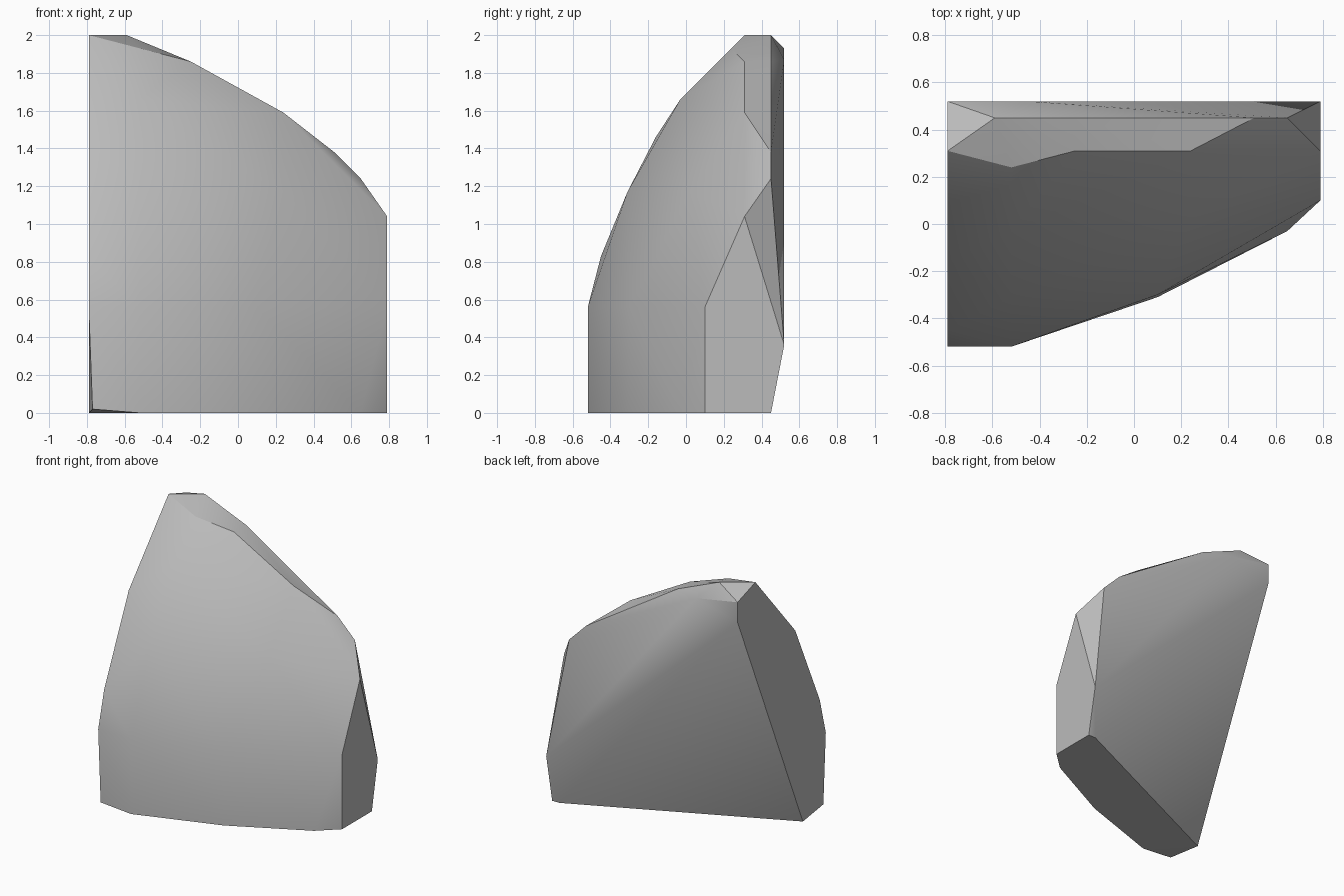
import bpy
import bmesh
import math

# Remove the default object only
default_cube = bpy.data.objects.get("Cube")
if default_cube:
    bpy.data.objects.remove(default_cube, do_unlink=True)


def make_material(name, color):
    material = bpy.data.materials.new(name)
    material.use_nodes = True
    material.diffuse_color = color
    material.node_tree.nodes["Principled BSDF"].inputs["Base Color"].default_value = color
    return material


LEFT, RIGHT, BACK, FRONT = -.79, .79, .52, -.52
RIM = .45       # bevelled line just inside the back
SHOULDER = .31  # line where the top slopes meet the front
BELLY = .56     # height where the front starts to lean back

# Rock corners, grouped by the part of the boulder they shape
cut_side = [(LEFT, y, z) for y, z in (
    (SHOULDER, 2), (-.16, 1.46), (-.45, .83), (FRONT, BELLY),
    (-.25, 0), (BACK, 1.78), (BACK, 1.93))]
front_ridge = [(FRONT, y, z) for y, z in (
    (.24, 1.93), (-.03, 1.66), (-.31, 1.17), (FRONT, BELLY), (FRONT, 0))]
front_belly = [(-.77, FRONT, .02), (.1, -.31, 0), (.1, -.3, BELLY),
               (.65, -.03, 0), (.24, .02, 1.17)]
narrow_side = [(RIGHT, y, z) for y, z in (
    (.1, 0), (.1, BELLY), (SHOULDER, 1.04), (BACK, .36), (RIM, 0))]
top_slope = [(-.25, SHOULDER, 1.86), (.24, SHOULDER, 1.59)]
back_rim = [(x, RIM, z) for x, z in (
    (-.59, 2), (-.25, 1.86), (.51, 1.38), (.65, 1.24), (.73, 0))]
back_peak = [(-.45, BACK, 1.87)]


def build_hull(name, points, material):
    """Wrap the corner points in a convex skin with soft shallow edges."""
    bm = bmesh.new()
    for point in points:
        bm.verts.new(point)
    bmesh.ops.convex_hull(bm, input=bm.verts[:])
    loose = [v for v in bm.verts if not v.link_faces]
    bmesh.ops.delete(bm, geom=loose, context="VERTS")
    bmesh.ops.dissolve_limit(bm, angle_limit=math.radians(1),
                             verts=bm.verts[:], edges=bm.edges[:])
    bmesh.ops.recalc_face_normals(bm, faces=bm.faces[:])
    mesh = bpy.data.meshes.new(name)
    bm.to_mesh(mesh)
    bm.free()
    mesh.materials.append(material)
    obj = bpy.data.objects.new(name, mesh)
    bpy.context.collection.objects.link(obj)
    for other in bpy.context.selected_objects:
        other.select_set(False)
    obj.select_set(True)
    bpy.context.view_layer.objects.active = obj
    bpy.ops.object.shade_smooth_by_angle(angle=math.radians(30))
    return obj


stone_grey = make_material("stone grey", (.5, .5, .5, 1))
build_hull("boulder",
           cut_side + front_ridge + front_belly + narrow_side
           + top_slope + back_rim + back_peak,
           stone_grey)
